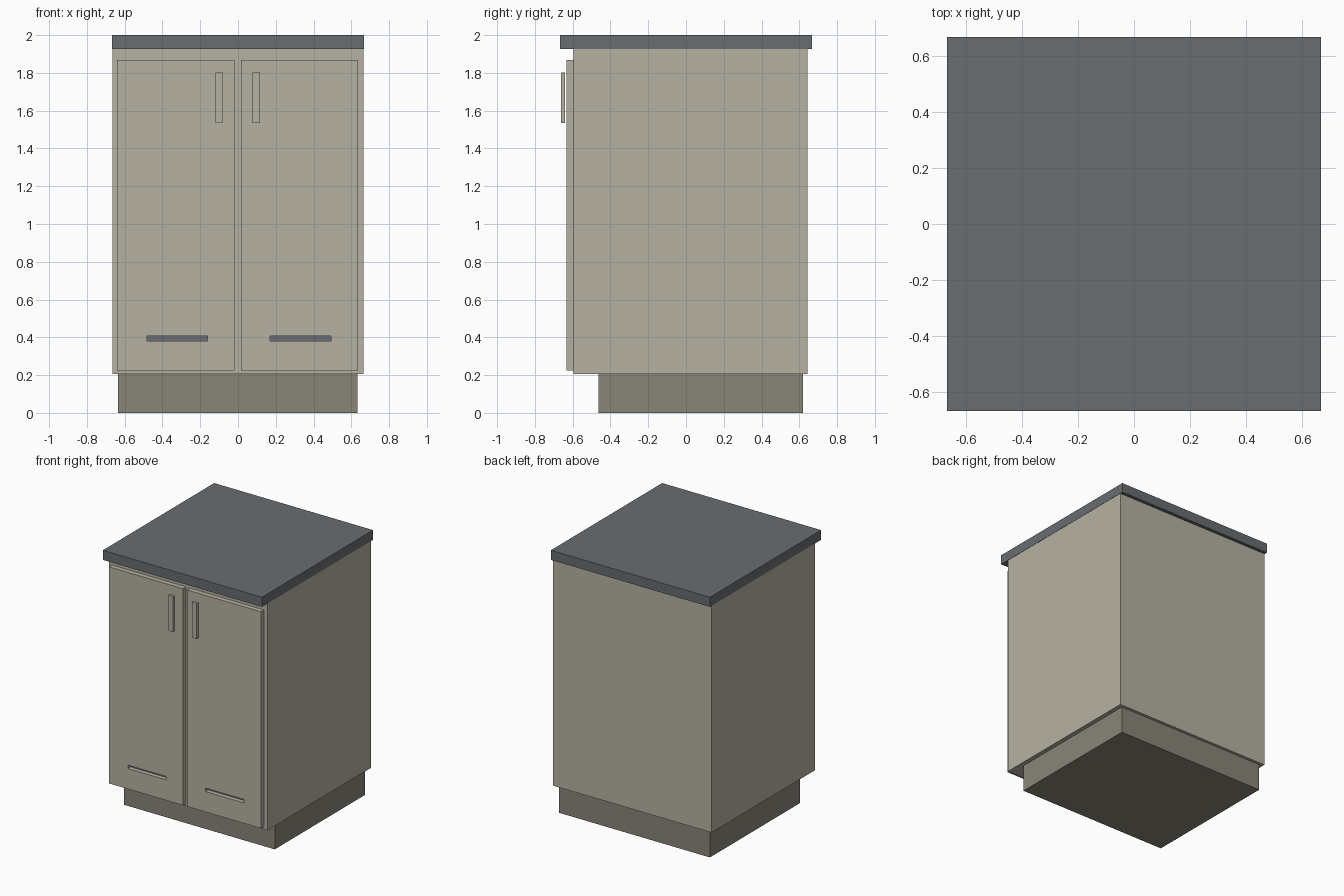
import bpy, bmesh

if "Cube" in bpy.data.objects:
    bpy.data.objects.remove(bpy.data.objects["Cube"])


def material(name, rgb):
    m = bpy.data.materials.new(name)
    m.diffuse_color = (*rgb, 1.0)
    m.use_nodes = True
    m.node_tree.nodes["Principled BSDF"].inputs["Base Color"].default_value = m.diffuse_color
    return m


cream = material("warm_beige", (0.47, 0.445, 0.36))
slate = material("slate_grey", (0.14, 0.153, 0.163))
taupe = material("dark_taupe", (0.25, 0.233, 0.19))


def box(name, x, y, z, mat):
    """Axis-aligned box from (min, max) ranges."""
    bm = bmesh.new()
    bmesh.ops.create_cube(bm, size=1.0)
    for v in bm.verts:
        for i, (lo, hi) in enumerate((x, y, z)):
            v.co[i] = hi if v.co[i] > 0 else lo
    me = bpy.data.meshes.new(name)
    bm.to_mesh(me)
    bm.free()
    me.materials.append(mat)
    ob = bpy.data.objects.new(name, me)
    bpy.context.collection.objects.link(ob)
    return ob


# Main volumes
box("plinth", (-0.635, 0.632), (-0.462, 0.62), (0, 0.205), taupe)
box("cabinet_body", (-0.665, 0.665), (-0.595, 0.642), (0.205, 1.927), cream)
box("countertop", (-0.667, 0.667), (-0.667, 0.667), (1.927, 2.0), slate)

# Doors with a narrow slot near the bottom, and bar handles
for side, door_x, handle_x, slot_x in (
    ("left", (-0.64, -0.018), (-0.12, -0.083), (-0.482, -0.162)),
    ("right", (0.015, 0.635), (0.078, 0.116), (0.17, 0.493)),
):
    door = box(side + "_door", door_x, (-0.632, -0.595), (0.225, 1.868), cream)
    cutter = box(side + "_slot_cutter", slot_x, (-0.70, -0.58), (0.38, 0.406), cream)
    cutter.hide_render = True
    cutter.hide_set(True)
    cut = door.modifiers.new("slot", "BOOLEAN")
    cut.operation = "DIFFERENCE"
    cut.solver = "EXACT"
    cut.object = cutter
    # Dark strip seen at the back of the slot
    box(side + "_slot_back", slot_x, (-0.599, -0.595), (0.38, 0.406), slate)
    box(side + "_handle", handle_x, (-0.662, -0.641), (1.535, 1.802), cream)
